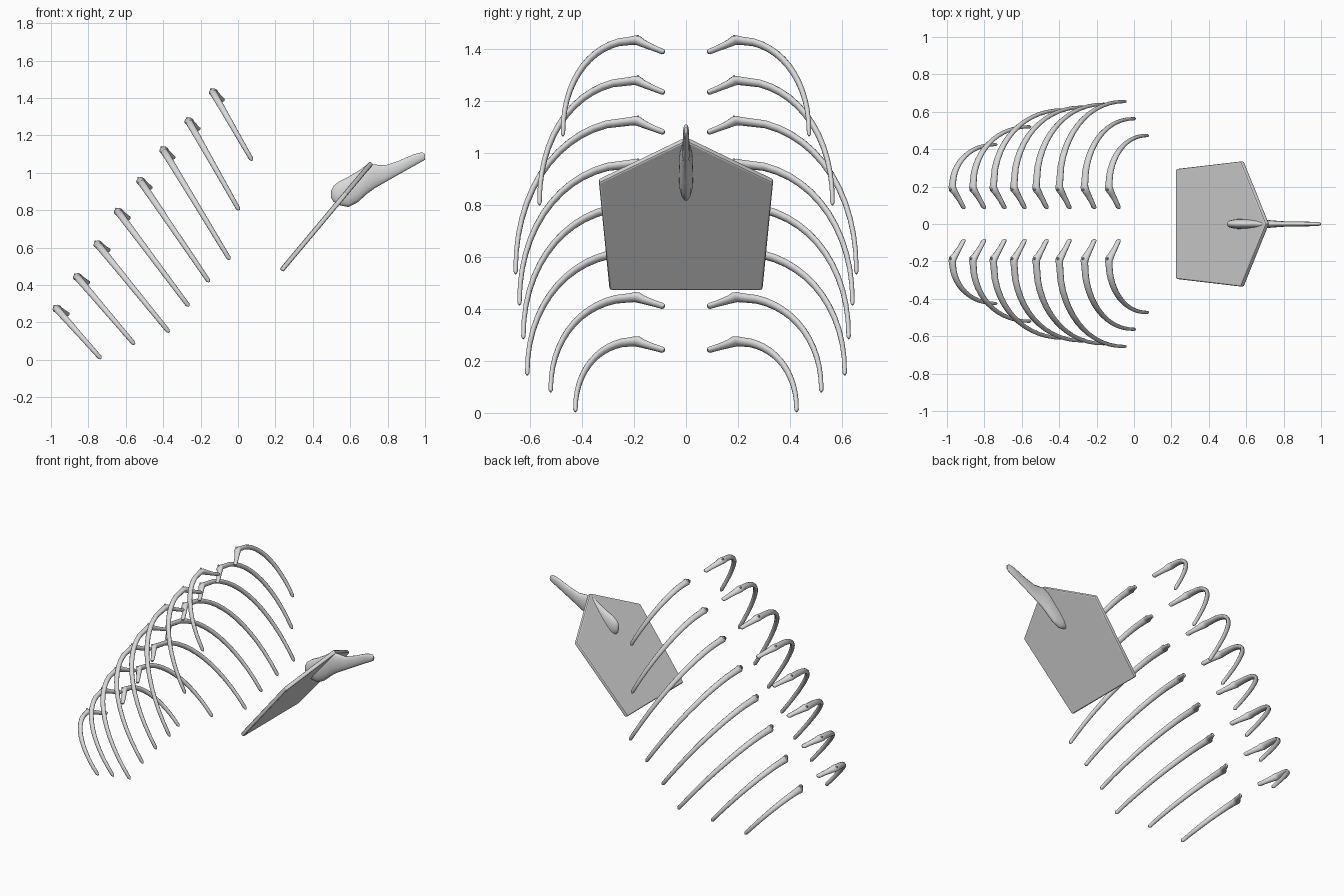
import bpy, bmesh, math
from mathutils import Vector

cube = bpy.data.objects.get("Cube")
if cube:
    bpy.data.objects.remove(cube, do_unlink=True)

bone = bpy.data.materials.new("bone_grey")
bone.use_nodes = True
GREY = (0.7, 0.7, 0.7, 1)
bone.diffuse_color = GREY
bone.node_tree.nodes["Principled BSDF"].inputs["Base Color"].default_value = GREY


def finish(name, bm, angle):
    bmesh.ops.recalc_face_normals(bm, faces=bm.faces)
    me = bpy.data.meshes.new(name)
    bm.to_mesh(me)
    bm.free()
    ob = bpy.data.objects.new(name, me)
    bpy.context.collection.objects.link(ob)
    me.materials.append(bone)
    bpy.ops.object.select_all(action='DESELECT')
    ob.select_set(True)
    bpy.context.view_layer.objects.active = ob
    bpy.ops.object.shade_smooth_by_angle(angle=math.radians(angle))


def loft(bm, sections, sides):
    """Skin elliptical sections given as (centre, axis_a, axis_b)."""
    rings = []
    for c, a, b in sections:
        angles = [2 * math.pi * i / sides for i in range(sides)]
        rings.append([bm.verts.new(c + a * math.cos(t) + b * math.sin(t)) for t in angles])
    for r, s in zip(rings, rings[1:]):
        for i in range(sides):
            j = (i + 1) % sides
            bm.faces.new((r[i], r[j], s[j], s[i]))
    bm.faces.new(rings[0])
    bm.faces.new(rings[-1])


def rib(name, side, top, end, reach):
    """Curved rib in the slanted plane through top and end, its head bent upward."""
    (x0, z0), (x1, z1) = top, end
    start = Vector((x0, 0, z0))
    down = Vector((x1 - x0, 0, z1 - z0))
    length = down.length
    down.normalize()
    out = Vector((0, side, 0))
    lift = Vector((-down.z, 0, down.x))
    knob = 0.19
    # head, neck and knob: (outward, downward, lifted, radius)
    pts = [(0.083, 0.088, 0.025, 0.008), (0.09, 0.084, 0.023, 0.013),
           (0.125, 0.064, 0.016, 0.014), (0.165, 0.038, 0.006, 0.018),
           (0.183, 0.024, 0.002, 0.022), (0.196, 0.02, 0, 0.021),
           (0.215, 0.023, 0, 0.019)]
    # swept shaft, a slightly squared quarter ellipse
    steps = 14
    for i in range(2, steps + 1):
        t = i / steps
        a = t * math.pi / 2
        pts.append((knob + (reach - knob) * math.sin(a) ** 0.93,
                    0.02 + (length - 0.02) * (1 - max(math.cos(a), 0) ** 0.95),
                    0, 0.019 - 0.008 * t))
    # narrowed tip
    pts.append((reach, length + 0.012, 0, 0.004))
    path = [start + out * y + down * d + lift * h for y, d, h, r in pts]
    sections = []
    for i, p in enumerate(path):
        tangent = path[min(i + 1, len(path) - 1)] - path[max(i - 1, 0)]
        across = tangent.cross(lift).normalized()
        r = pts[i][3]
        sections.append((p, lift * r * 1.08, across * r * 0.8))
    bm = bmesh.new()
    loft(bm, sections, 10)
    # small pointed tubercle on the knob
    base = start + out * knob + down * 0.018
    tip = base - down * 0.02 - out * 0.006
    loft(bm, [(base, lift * 0.014, out * 0.014), (tip, lift * 0.003, out * 0.003)], 6)
    finish(name, bm, 50)


# Rib pairs, lowest first: top (x, z), lower end (x, z), outward reach
RIBS = [((-0.985, 0.29), (-0.74, 0.014), 0.425),
        ((-0.875, 0.46), (-0.56, 0.09), 0.52),
        ((-0.765, 0.635), (-0.375, 0.155), 0.61),
        ((-0.655, 0.81), (-0.27, 0.295), 0.625),
        ((-0.535, 0.975), (-0.16, 0.425), 0.64),
        ((-0.41, 1.14), (-0.05, 0.545), 0.655),
        ((-0.275, 1.295), (0.0, 0.81), 0.563),
        ((-0.145, 1.45), (0.07, 1.075), 0.473)]
for n, (top, end, reach) in enumerate(RIBS, 1):
    for side, word in ((1, "back"), (-1, "front")):
        rib(f"rib_{word}_{n}", side, top, end, reach)

# Breast plate: five-sided slab tilted in the x-z plane
low, high = Vector((0.232, 0, 0.478)), Vector((0.715, 0, 1.055))
slope = high - low
face_dir = Vector((slope.z, 0, -slope.x)).normalized()
outline = [(0, -0.294), (0.72, -0.335), (1, 0), (0.72, 0.335), (0, 0.294)]
bm = bmesh.new()
verts = [bm.verts.new(low + slope * s + Vector((0, y, 0)) - face_dir * 0.013) for s, y in outline]
face = bm.faces.new(verts)
ext = bmesh.ops.extrude_face_region(bm, geom=[face])
bmesh.ops.translate(bm, vec=face_dir * 0.026,
                    verts=[v for v in ext["geom"] if isinstance(v, bmesh.types.BMVert)])
bmesh.ops.bevel(bm, geom=bm.edges[:], offset=0.008, segments=2, profile=0.5, affect='EDGES')
finish("breast_plate", bm, 20)

# Keel blade passing through the plate: x, bottom z, top z, half width
KEEL = [(0.498, 0.865, 0.905, 0.008), (0.51, 0.845, 0.93, 0.018), (0.54, 0.825, 0.955, 0.025),
        (0.59, 0.815, 0.98, 0.027), (0.64, 0.84, 1.01, 0.027), (0.69, 0.885, 1.045, 0.026),
        (0.73, 0.915, 1.045, 0.02), (0.79, 0.95, 1.042, 0.015), (0.86, 0.99, 1.065, 0.013),
        (0.94, 1.035, 1.1, 0.012), (0.985, 1.06, 1.11, 0.011), (1.0, 1.07, 1.1, 0.006)]
bm = bmesh.new()
loft(bm, [(Vector((x, 0, (b + t) / 2)), Vector((0, w, 0)), Vector((0, 0, (t - b) / 2)))
          for x, b, t, w in KEEL], 14)
finish("keel", bm, 60)
